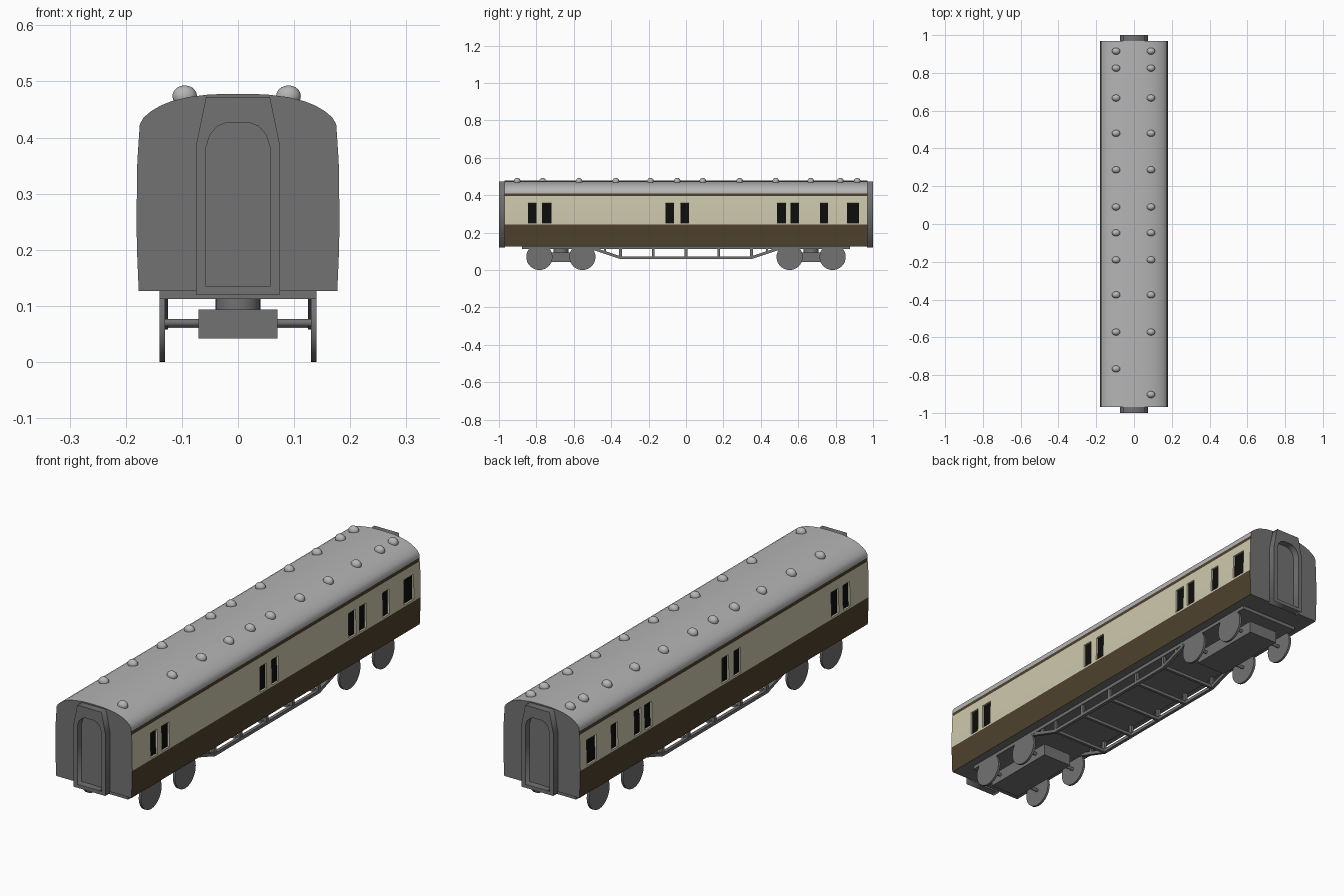
import bpy, bmesh, math
from mathutils import Matrix

if "Cube" in bpy.data.objects:
    bpy.data.objects.remove(bpy.data.objects["Cube"])


def mat(name, r, g, b):
    m = bpy.data.materials.new(name)
    m.diffuse_color = (r, g, b, 1)
    m.use_nodes = True
    m.node_tree.nodes["Principled BSDF"].inputs["Base Color"].default_value = m.diffuse_color
    return m


GREY = mat("dark_grey", 0.17, 0.17, 0.17)
ROOF = mat("roof_grey", 0.46, 0.46, 0.46)
CREAM = mat("cream", 0.61, 0.58, 0.42)
BROWN = mat("brown", 0.078, 0.054, 0.026)
BLACK = mat("window_black", 0.004, 0.004, 0.004)


def finish(bm, name, mats, smooth=False):
    bmesh.ops.recalc_face_normals(bm, faces=bm.faces)
    me = bpy.data.meshes.new(name)
    bm.to_mesh(me)
    bm.free()
    ob = bpy.data.objects.new(name, me)
    bpy.context.collection.objects.link(ob)
    for m in mats:
        me.materials.append(m)
    if smooth:
        bpy.ops.object.select_all(action='DESELECT')
        ob.select_set(True)
        bpy.context.view_layer.objects.active = ob
        bpy.ops.object.shade_smooth_by_angle(angle=math.radians(35))
    return ob


def box(name, loc, size, rot_x=0):
    bm = bmesh.new()
    m = Matrix.Translation(loc) @ Matrix.Rotation(rot_x, 4, 'X') @ Matrix.Diagonal((*size, 1))
    bmesh.ops.create_cube(bm, size=1, matrix=m)
    return finish(bm, name, [GREY])


def cylinder(name, loc, radius, depth, axis='Z', sides=32):
    bm = bmesh.new()
    m = Matrix.Translation(loc)
    if axis == 'X':
        m = m @ Matrix.Rotation(math.pi / 2, 4, 'Y')
    bmesh.ops.create_cone(bm, cap_ends=True, segments=sides, radius1=radius,
                          radius2=radius, depth=depth, matrix=m)
    return finish(bm, name, [GREY], True)


# Coach body: cross-section swept along y, with rows and columns at window edges
half = [(.177, .127), (.1795, .185), (.181, .243), (.181, .251), (.1795, .357),
        (.177, .395), (.176, .41), (.175, .424), (.168, .436), (.155, .447),
        (.138, .457), (.118, .465), (.09, .472), (.05, .477), (0, .478)]
profile = half + [(-x, z) for x, z in reversed(half[:-1])]
windows = [(-.845, -.80), (-.77, -.72), (-.11, -.065), (-.03, .015),
           (.487, .535), (.56, .605), (.717, .76), (.86, .925)]
ys = [-.97] + [y for w in windows for y in w] + [.97]

bm = bmesh.new()
rings = [[bm.verts.new((x, y, z)) for x, z in profile] for y in ys]
n = len(profile)
panes = []
for j in range(len(ys) - 1):
    for i in range(n):
        k = (i + 1) % n
        f = bm.faces.new((rings[j][i], rings[j][k], rings[j + 1][k], rings[j + 1][i]))
        z = f.calc_center_median().z
        if i == n - 1:
            f.material_index = 0          # floor
        elif z < .243 or .395 < z < .41:
            f.material_index = 3          # brown bands
        elif z < .395:
            f.material_index = 2          # cream panel
            if .251 < z < .357 and j % 2 == 1:
                panes.append(f)
        else:
            f.material_index = 1          # roof
bm.faces.new(rings[0])
bm.faces.new(rings[-1])
bmesh.ops.recalc_face_normals(bm, faces=bm.faces)
bmesh.ops.inset_individual(bm, faces=panes, thickness=0, depth=-.008)
for f in panes:
    f.material_index = 4
finish(bm, "coach_body", [GREY, ROOF, CREAM, BROWN, BLACK], True)

# Roof ventilators
vent_y = [.915, .825, .667, .48, .287, .09, -.047, -.19, -.375, -.572]
for x, rows in ((.09, vent_y + [-.903]), (-.095, vent_y + [-.767])):
    for y in rows:
        bm = bmesh.new()
        m = Matrix.Translation((x, y, .474)) @ Matrix.Diagonal((.022, .018, .019, 1))
        bmesh.ops.create_uvsphere(bm, u_segments=16, v_segments=10, radius=1, matrix=m)
        finish(bm, "roof_vent", [ROOF], True)

# Gangway frames: outline with an arched doorway cut through it
right_outer = [(.075, .12), (.075, .385), (.057, .472)]
right_inner = [(.057, .135), (.057, .383), (.05, .405), (.037, .42), (.02, .427)]
for s in (-1, 1):
    cu = bpy.data.curves.new("gangway_frame", 'CURVE')
    cu.dimensions = '2D'
    cu.fill_mode = 'BOTH'
    cu.extrude = .016
    for side in (right_outer, right_inner):
        pts = side + [(-x, z) for x, z in reversed(side)]
        sp = cu.splines.new('POLY')
        sp.points.add(len(pts) - 1)
        for p, (x, z) in zip(sp.points, pts):
            p.co = (x, z, 0, 1)
        sp.use_cyclic_u = True
    cu.materials.append(GREY)
    ob = bpy.data.objects.new("gangway_frame", cu)
    bpy.context.collection.objects.link(ob)
    ob.location = (0, s * .984, 0)
    ob.rotation_euler = (math.pi / 2, 0, 0)
    bpy.ops.object.select_all(action='DESELECT')
    ob.select_set(True)
    bpy.context.view_layer.objects.active = ob
    bpy.ops.object.convert(target='MESH')

# Underframe plate
box("underframe", (0, 0, .12), (.28, 1.754, .016))

# Truss rods with posts and cross bars
for x in (-.132, .132):
    box("truss_bottom_bar", (x, 0, .066), (.014, .71, .014))
    for s in (-1, 1):
        box("truss_sloped_bar", (x, s * .428, .092), (.014, .17, .014),
            s * math.atan2(.052, .155))
        box("truss_short_post", (x, s * .433, .105), (.012, .013, .03))
    for y in (-.35, -.175, 0, .175, .35):
        box("truss_post", (x, y, .09), (.012, .014, .05))
for y in (-.35, -.175, 0, .175, .35):
    box("truss_cross_bar", (0, y, .067), (.26, .012, .013))

# Bogies
for yc in (-.669, .669):
    box("bogie_block", (0, yc, .068), (.14, .34, .052))
    cylinder("bogie_pivot", (0, yc, .103), .04, .022)
    for dy in (-.115, .115):
        cylinder("axle", (0, yc + dy, .07), .007, .262, 'X', 16)
        for x in (-.135, .135):
            cylinder("wheel", (x, yc + dy, .07), .07, .01, 'X')
